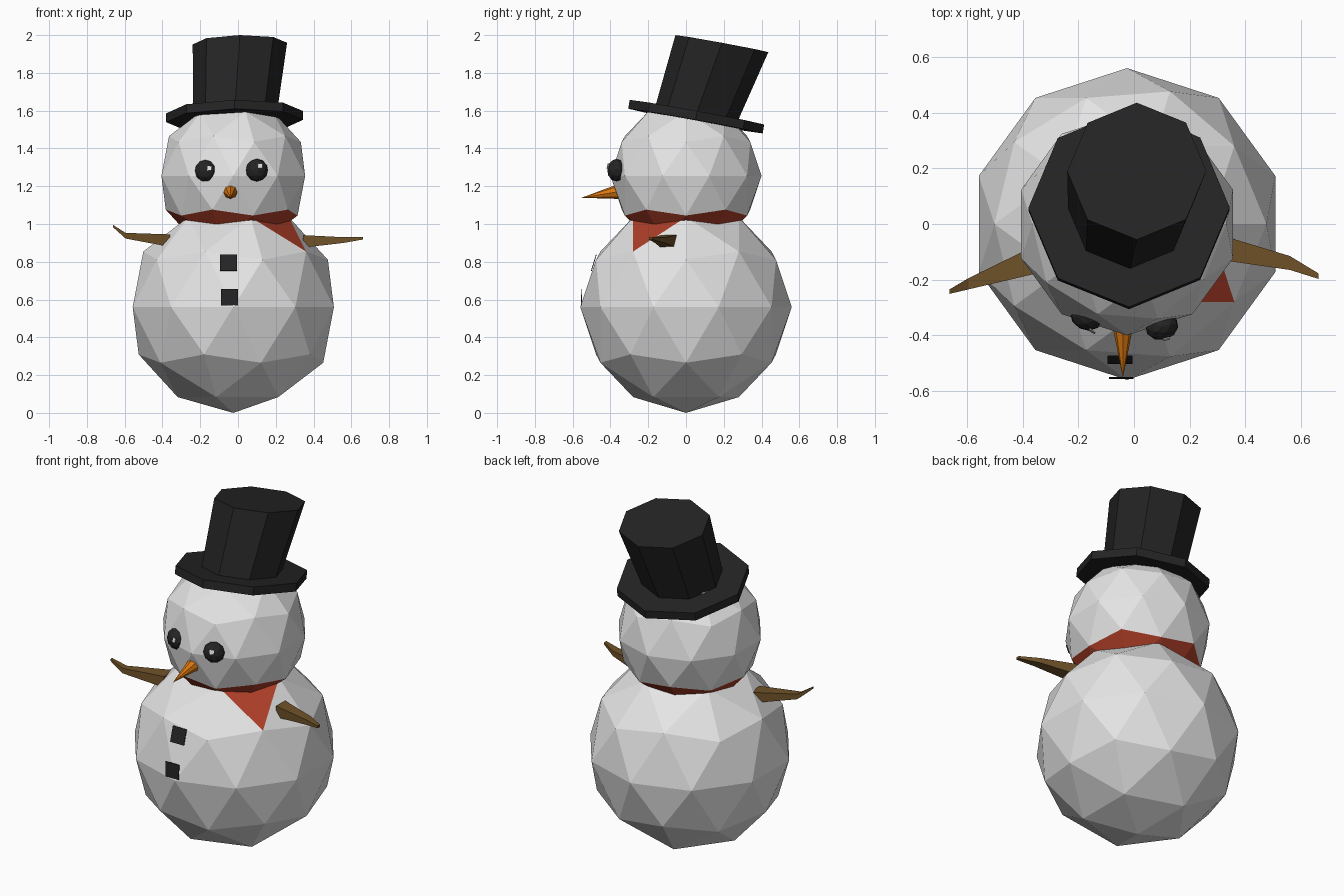
import bpy, bmesh, math
from mathutils import Vector, Matrix

if "Cube" in bpy.data.objects:
    bpy.data.objects.remove(bpy.data.objects["Cube"])


def material(name, rgb):
    m = bpy.data.materials.new(name)
    m.diffuse_color = (*rgb, 1)
    m.use_nodes = True
    m.node_tree.nodes["Principled BSDF"].inputs["Base Color"].default_value = m.diffuse_color
    return m


SNOW = material("snow white", (0.78, 0.78, 0.78))
BLACK = material("coal black", (0.018, 0.018, 0.018))
RED = material("scarf red", (0.43, 0.05, 0.022))
ORANGE = material("carrot orange", (0.72, 0.19, 0.005))
BROWN = material("stick brown", (0.16, 0.085, 0.022))


def finish(name, bm, mats, matrix=None):
    if matrix:
        bm.transform(matrix)
    mesh = bpy.data.meshes.new(name)
    bm.to_mesh(mesh)
    bm.free()
    for m in mats:
        mesh.materials.append(m)
    ob = bpy.data.objects.new(name, mesh)
    bpy.context.collection.objects.link(ob)
    return ob


def ball(name, centre, radius, mats, is_second=None):
    """Low-poly ball; faces passing is_second(unit centre) take material 1."""
    bm = bmesh.new()
    bmesh.ops.create_icosphere(bm, subdivisions=2, radius=radius)
    for f in bm.faces:
        if is_second and is_second(f.calc_center_median() / radius):
            f.material_index = 1
    return finish(name, bm, mats, Matrix.Translation(centre))


def loft(name, rings, mat):
    """Closed skin over rings of equal point count."""
    bm = bmesh.new()
    loops = [[bm.verts.new(p) for p in ring] for ring in rings]
    n = len(loops[0])
    for a, b in zip(loops, loops[1:]):
        for i in range(n):
            j = (i + 1) % n
            bm.faces.new((a[i], a[j], b[j], b[i]))
    bm.faces.new(loops[0])
    bm.faces.new(loops[-1])
    bmesh.ops.recalc_face_normals(bm, faces=bm.faces)
    return finish(name, bm, [mat])


# Snow balls: one red body face is the scarf tail, the head's underside the scarf
tail = Vector((0.459, -0.333, 0.743))
ball("body", (-0.025, 0, 0.56), 0.56, [SNOW, RED], lambda c: (c - tail).length < 0.1)
ball("head", (-0.025, 0, 1.255), 0.40, [SNOW, RED], lambda c: c.z < -0.56)

# Top hat: eight-sided rings tilted backwards
HAT_TILT = Matrix.Rotation(math.radians(-10.4), 3, 'X') @ Matrix.Rotation(math.radians(-1), 3, 'Y')


def hat_ring(centre, r):
    pts = [Vector((r * math.cos(i * math.pi / 4), r * math.sin(i * math.pi / 4), 0)) for i in range(8)]
    return [HAT_TILT @ p + Vector(centre) for p in pts]


loft("hat_brim", [hat_ring((-0.018, 0.05, 1.545), 0.362),
                  hat_ring((-0.018, 0.058, 1.592), 0.362)], BLACK)
loft("hat_crown", [hat_ring((-0.015, 0.058, 1.59), 0.222),
                   hat_ring((0.01, 0.19, 1.955), 0.25)], BLACK)

# Stick arms: square section, bent near the tip
def stick(name, stations):
    rings = []
    for x, y, z, hy, hz in stations:
        rings.append([(x, y + sy * hy, z + sz * hz)
                      for sy, sz in ((-1, -1), (1, -1), (1, 1), (-1, 1))])
    loft(name, rings, BROWN)


stick("left_arm", [(-0.36, -0.13, 0.912, 0.05, 0.033),
                   (-0.595, -0.215, 0.938, 0.02, 0.015),
                   (-0.663, -0.243, 0.99, 0.008, 0.006)])
stick("right_arm", [(0.345, -0.092, 0.908, 0.042, 0.033),
                    (0.56, -0.14, 0.915, 0.025, 0.015),
                    (0.662, -0.187, 0.925, 0.01, 0.007)])

# Carrot nose
bm = bmesh.new()
bmesh.ops.create_cone(bm, cap_ends=True, segments=8, radius1=0.039, radius2=0.0, depth=0.2)
axis = Vector((0, -0.2, -0.033)).to_track_quat('Z', 'Y').to_matrix().to_4x4()
finish("nose", bm, [ORANGE], Matrix.Translation((-0.04, -0.455, 1.155)) @ axis)


# Thin square plate whose flat side faces its local -y
def plate(name, centre, size, pitch, yaw, mat):
    bm = bmesh.new()
    bmesh.ops.create_cube(bm, size=1)
    finish(name, bm, [mat], Matrix.Translation(centre)
           @ Matrix.Rotation(math.radians(yaw), 4, 'Z')
           @ Matrix.Rotation(math.radians(pitch), 4, 'X')
           @ Matrix.Diagonal((size, 0.004, size, 1)))


# Eyes: flattened balls turned outwards, each with a white glint
for side, centre, yaw, glint in (
        ("left", (-0.172, -0.332, 1.28), -28, (-0.15, -0.385, 1.295)),
        ("right", (0.10, -0.368, 1.285), 12, (0.117, -0.413, 1.307))):
    bm = bmesh.new()
    bmesh.ops.create_icosphere(bm, subdivisions=2, radius=0.06)
    finish(side + "_eye", bm, [BLACK], Matrix.Translation(centre)
           @ Matrix.Rotation(math.radians(yaw), 4, 'Z') @ Matrix.Diagonal((1, 0.82, 1, 1)))
    plate(side + "_eye_glint", glint, 0.025, -15, yaw, SNOW)

# Coal buttons
plate("upper_button", (-0.05, -0.488, 0.795), 0.09, -17, 0, BLACK)
plate("lower_button", (-0.045, -0.553, 0.613), 0.088, -2, 0, BLACK)
